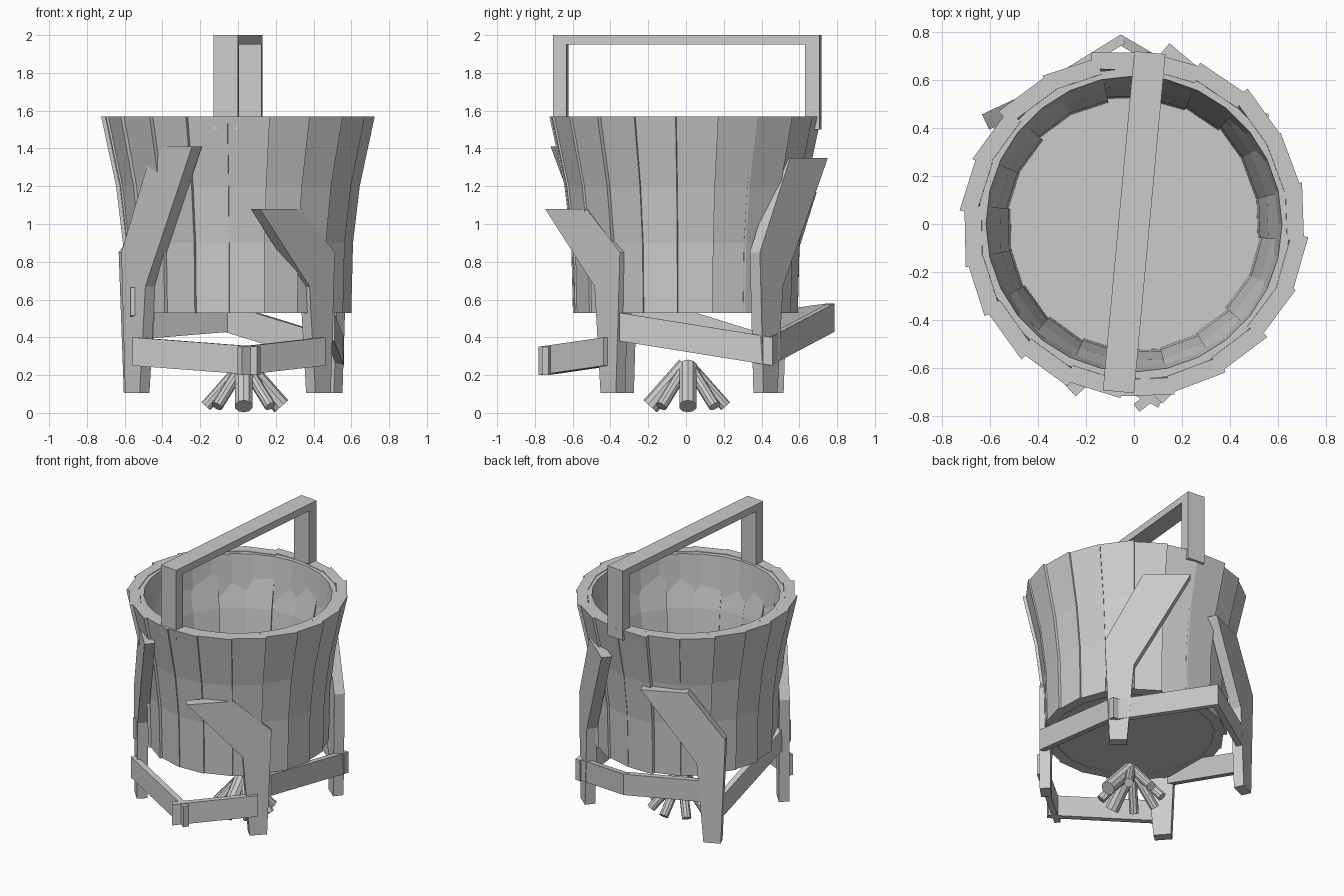
import bpy, bmesh, math, random
from mathutils import Vector, Matrix

random.seed(4)
cube = bpy.data.objects.get("Cube")
if cube:
    bpy.data.objects.remove(cube, do_unlink=True)

# One plain grey for the whole model
grey = bpy.data.materials.new("plain_grey")
grey.use_nodes = True
color = (0.6, 0.6, 0.6, 1)
grey.diffuse_color = color
grey.node_tree.nodes["Principled BSDF"].inputs["Base Color"].default_value = color


def finish(name, bm):
    bmesh.ops.recalc_face_normals(bm, faces=bm.faces)
    mesh = bpy.data.meshes.new(name)
    bm.to_mesh(mesh)
    bm.free()
    mesh.materials.append(grey)
    obj = bpy.data.objects.new(name, mesh)
    bpy.context.collection.objects.link(obj)
    return obj


def loft(bm, rings):
    """Skin a list of equal point loops and cap both ends."""
    loops = [[bm.verts.new(p) for p in ring] for ring in rings]
    n = len(loops[0])
    for a, b in zip(loops, loops[1:]):
        for i in range(n):
            j = (i + 1) % n
            bm.faces.new((a[i], a[j], b[j], b[i]))
    bm.faces.new(loops[0])
    bm.faces.new(loops[-1])


# Flared wall of overlapping wooden staves
STAVES = 20
WALL = [(0.53, 0.588), (0.9, 0.597), (1.2, 0.632), (1.57, 0.71)]
bm = bmesh.new()
for k in range(STAVES):
    turn = Matrix.Rotation(2 * math.pi * (k + 0.25) / STAVES, 3, 'Z')
    yaw = random.uniform(0.03, 0.09)
    shift = random.uniform(-0.007, 0.007)
    spread = random.uniform(1.0, 1.12)
    rings = []
    for z, r in WALL:
        half = math.pi * r / STAVES * spread
        ring = []
        for depth, side in ((0, -1), (0, 1), (-0.07, 1), (-0.07, -1)):
            ring.append(turn @ Vector((r + shift + depth + side * half * yaw, side * half, z)))
        rings.append(ring)
    loft(bm, rings)
finish("bucket_staves", bm)

# Inner lining and floor, turned from a profile
profile = [(0, 0.535), (0.57, 0.535), (0.575, 0.9), (0.6, 1.2), (0.65, 1.566),
           (0.615, 1.566), (0.59, 1.25), (0.577, 1.21), (0.577, 0.56), (0, 0.56)]
bm = bmesh.new()
points = [bm.verts.new((r, 0, z)) for r, z in profile]
edges = [bm.edges.new(pair) for pair in zip(points, points[1:])]
bmesh.ops.spin(bm, geom=points + edges, cent=(0, 0, 0), axis=(0, 0, 1),
               angle=2 * math.pi, steps=28)
bmesh.ops.remove_doubles(bm, verts=bm.verts, dist=0.0005)
finish("bucket_lining", bm)

# Square carrying handle: one arch outline given depth
arch = [(-0.7, 1.5), (-0.7, 2), (0.715, 2), (0.715, 1.5),
        (0.64, 1.5), (0.64, 1.95), (-0.63, 1.95), (-0.63, 1.5)]
bm = bmesh.new()
loft(bm, [[(x, y, z) for y, z in arch] for x in (-0.065, 0.065)])
handle = finish("handle", bm)
handle.rotation_euler.z = math.radians(-5.3)

# Bent plank legs: outline along the tangent, pushed inward for thickness


def leg(name, angle, dist, start, lean, top):
    a = math.radians(angle)
    normal = Vector((math.cos(a), math.sin(a), 0))
    tangent = Vector((-math.sin(a), math.cos(a), 0))
    outline = [(0, 0.105), (-0.03, 0.85), (0.22, top), (0.53, top), (0.16, 0.67), (0.115, 0.105)]
    bm = bmesh.new()
    loft(bm, [[normal * d + tangent * (start + lean * u) + Vector((0, 0, z))
               for u, z in outline] for d in (dist, dist - 0.07)])
    finish(name, bm)


leg("front_left_leg", -45, 0.61, 0.085, -1, 1.08)
leg("front_right_leg", 222, 0.66, -0.16, 1, 1.41)
leg("back_left_leg", 50, 0.67, -0.16, 1, 1.35)
leg("back_right_leg", 115, 0.68, 0.35, -1, 1.17)

# Cross planks between the legs


def brace(name, start, end, thick=0.04, height=0.15):
    a, b = Vector(start), Vector(end)
    flat = Vector((b.x - a.x, b.y - a.y, 0)).normalized()
    side = Vector((-flat.y, flat.x, 0)) * thick / 2
    up = Vector((0, 0, height / 2))
    bm = bmesh.new()
    loft(bm, [[p + side + up, p - side + up, p - side - up, p + side - up] for p in (a, b)])
    finish(name, bm)


brace("front_brace_right", (-0.55, -0.4, 0.325), (0.11, -0.745, 0.275))
brace("front_brace_left", (0.45, -0.42, 0.325), (0.01, -0.765, 0.275))
brace("left_brace", (0.54, 0.46, 0.325), (0.49, -0.35, 0.455))
brace("back_brace_left", (0.52, 0.43, 0.325), (-0.065, 0.77, 0.505))
brace("back_brace_right", (-0.53, 0.47, 0.465), (-0.045, 0.77, 0.505))
brace("right_brace", (-0.56, 0.47, 0.325), (-0.55, -0.38, 0.59))

# Firewood leaning together under the bucket
bm = bmesh.new()
for k in range(8):
    a = math.radians(45 * k)
    radius = 0.048 if k in (0, 6) else 0.031
    out = Vector((math.cos(a), math.sin(a), 0))
    center = Vector((0.03, 0.01, 0))
    top = center + out * 0.01 + Vector((0, 0, 0.25))
    foot = center + out * 0.2 + Vector((0, 0, 0.035))
    axis = foot - top
    place = Matrix.Translation((top + foot) / 2) @ axis.to_track_quat('Z', 'Y').to_matrix().to_4x4()
    bmesh.ops.create_cone(bm, cap_ends=True, segments=10, radius1=radius, radius2=radius,
                          depth=axis.length, matrix=place)
finish("firewood", bm)
